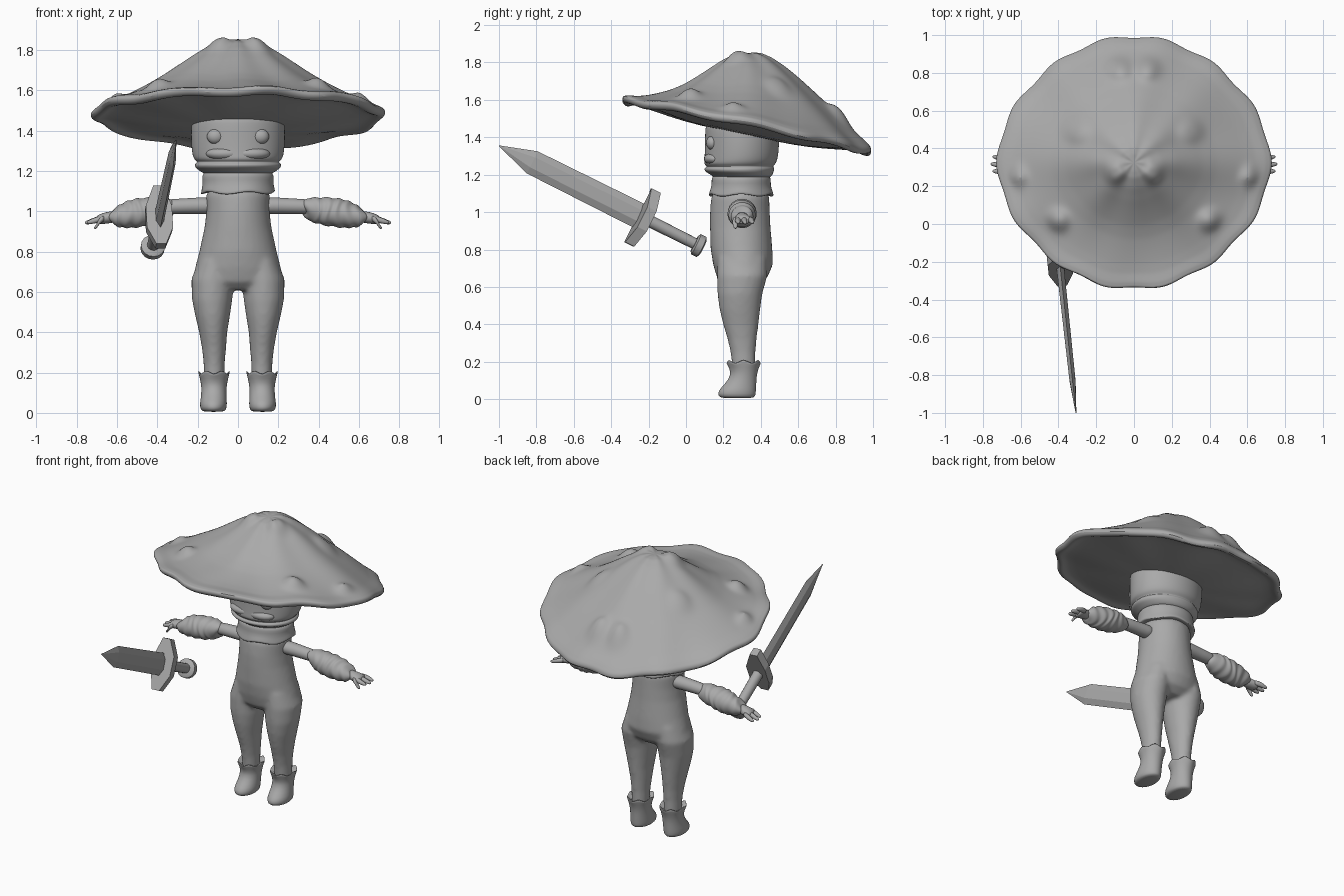
import bpy, bmesh, math
from mathutils import Vector

cube = bpy.data.objects.get("Cube")
if cube:
    bpy.data.objects.remove(cube)

grey = bpy.data.materials.new("plain_grey")
grey.use_nodes = True
COLOUR = (0.4, 0.4, 0.4, 1)
grey.diffuse_color = COLOUR
grey.node_tree.nodes["Principled BSDF"].inputs["Base Color"].default_value = COLOUR


def finish(name, bm, smooth=True, subsurf=0, mirror=False, angle=60):
    bmesh.ops.recalc_face_normals(bm, faces=bm.faces)
    mesh = bpy.data.meshes.new(name)
    bm.to_mesh(mesh)
    bm.free()
    mesh.materials.append(grey)
    ob = bpy.data.objects.new(name, mesh)
    bpy.context.collection.objects.link(ob)
    if smooth:
        bpy.ops.object.select_all(action='DESELECT')
        ob.select_set(True)
        bpy.context.view_layer.objects.active = ob
        bpy.ops.object.shade_smooth_by_angle(angle=math.radians(angle))
    if mirror:
        ob.modifiers.new("mirror", 'MIRROR').use_mirror_merge = False
    if subsurf:
        ob.modifiers.new("subsurf", 'SUBSURF').levels = subsurf
        ob.modifiers["subsurf"].render_levels = subsurf
    return ob


def skin(bm, loops):
    """Bridge closed loops of points and cap both ends."""
    rings = [[bm.verts.new(p) for p in loop] for loop in loops]
    n = len(rings[0])
    for a, b in zip(rings, rings[1:]):
        for i in range(n):
            j = (i + 1) % n
            bm.faces.new((a[i], a[j], b[j], b[i]))
    bm.faces.new(rings[0])
    bm.faces.new(rings[-1])


def ellipses(rows, axis='Z', n=16, wave=None):
    """Rows are (position along axis, centre 1, centre 2, radius 1, radius 2)."""
    loops = []
    for k, (p, c1, c2, r1, r2) in enumerate(rows):
        loop = []
        for i in range(n):
            t = math.tau * i / n
            u, v = c1 + r1 * math.cos(t), c2 + r2 * math.sin(t)
            q = p + (wave(k, t) if wave else 0)
            loop.append((u, v, q) if axis == 'Z' else (q, u, v))
        loops.append(loop)
    return loops


def ball(bm, centre, size):
    geo = bmesh.ops.create_uvsphere(bm, u_segments=20, v_segments=12, radius=1)
    for v in geo["verts"]:
        v.co = Vector(centre) + Vector([a * b for a, b in zip(v.co, size)])


# Mushroom cap: tilted disc with a bumpy domed top and a soft rim
BUMPS = [(.1, .27, .05, .03), (.61, .25, .04, .04), (.4, .02, .05, .045),
         (.3, .49, .06, .025), (.075, .82, .055, .045)]
TOP = [(.06, .38), (.12, .372), (.2, .345), (.3, .3), (.4, .25), (.5, .2), (.6, .155),
       (.7, .115), (.8, .075), (.88, .045), (.95, .025), (.99, .008)]
UNDER = [(1, -.012), (.975, -.032), (.94, -.03), (.9, -.012), (.75, -.03), (.5, -.055), (.25, -.06)]


def cap_loop(t, h, top, n=96):
    loop = []
    for i in range(n):
        a = math.tau * i / n
        c, s = math.cos(a), math.sin(a)
        edge = .672 + .055 * abs(c) ** 6 + .009 * t ** 4 * math.cos(14 * a)
        x, y = t * edge * c, .325 + t * edge * s
        z = 1.47 - .208 * (y - .325) + h + .02 * t * t * c * c
        z += .009 * t ** 3 * math.sin(9 * a + 1)
        if top:
            z += .06 * s * math.sin(math.pi * t) + .006 * math.sin(math.pi * t) * math.cos(8 * a)
            for bx, by, br, bh in BUMPS:
                d2 = (abs(x) - bx) ** 2 + (y - by) ** 2
                z += bh * math.exp(-(d2 / br ** 2) ** 1.5)
        loop.append((x, y, z))
    return loop


bm = bmesh.new()
dense = []
for (t0, h0), (t1, h1) in zip(TOP, TOP[1:]):
    dense += [(t0 + (t1 - t0) * k / 3, h0 + (h1 - h0) * k / 3) for k in range(3)]
dense.append(TOP[-1])
skin(bm, [cap_loop(t, h, True) for t, h in dense] + [cap_loop(t, h, False) for t, h in UNDER])
finish("cap", bm, subsurf=1)

# Head with lip groove
bm = bmesh.new()
skin(bm, ellipses([(1.17, 0, .3, .15, .14), (1.2, 0, .3, .19, .165), (1.215, 0, .285, .215, .185),
                   (1.235, 0, .285, .218, .192), (1.243, 0, .29, .2, .175), (1.255, 0, .285, .218, .192),
                   (1.28, 0, .295, .23, .198), (1.36, 0, .3, .236, .2), (1.44, 0, .3, .234, .2),
                   (1.5, 0, .3, .22, .19)], n=24))
finish("head", bm, subsurf=2, angle=180)

# Muzzle and eyes
bm = bmesh.new()
ball(bm, (.06, .16, 1.285), (.1, .065, .037))
finish("muzzle", bm, mirror=True)
bm = bmesh.new()
ball(bm, (.112, .14, 1.37), (.042, .032, .038))
finish("eyes", bm, mirror=True)

# Collar with a wavy flared hem
bm = bmesh.new()
skin(bm, ellipses([(1.1, 0, .295, .15, .145), (1.085, 0, .295, .186, .176), (1.1, 0, .295, .184, .173),
                   (1.14, 0, .295, .174, .158), (1.17, 0, .295, .18, .16), (1.19, 0, .295, .172, .155),
                   (1.205, 0, .295, .15, .14)], n=32,
                  wave=lambda k, t: .009 * math.cos(5 * t) if 0 < k < 3 else 0))
finish("collar", bm, subsurf=1, angle=180)

# Torso and legs fused into one soft body
bm = bmesh.new()
skin(bm, ellipses([(1.13, 0, .29, .13, .13), (1.08, 0, .29, .157, .155), (1, 0, .288, .157, .16),
                   (.92, 0, .29, .166, .162), (.8, 0, .297, .192, .165), (.72, 0, .305, .213, .16),
                   (.65, 0, .3, .215, .135), (.61, 0, .295, .16, .09)], n=32))
for side in (-1, 1):
    skin(bm, ellipses([(z, side * x, y, rx, ry) for z, x, y, rx, ry in (
        (.76, .115, .3, .08, .13), (.66, .126, .3, .106, .135), (.56, .128, .288, .1, .12),
        (.48, .126, .288, .086, .109), (.4, .123, .293, .07, .095), (.32, .119, .3, .06, .078),
        (.25, .118, .305, .053, .067), (.14, .118, .31, .05, .06))], n=24))
body = finish("body", bm, angle=180)
fuse = body.modifiers.new("fuse", 'REMESH')
fuse.mode = 'VOXEL'
fuse.voxel_size = .012
fuse.use_smooth_shade = True
body.modifiers.new("soften", 'SMOOTH').iterations = 8

# Boots with scalloped cuffs
bm = bmesh.new()
skin(bm, ellipses([(.005, .122, .275, .05, .085), (.015, .122, .272, .064, .1), (.045, .122, .272, .068, .102),
                   (.08, .12, .292, .063, .084), (.13, .119, .31, .062, .068), (.17, .119, .31, .07, .08),
                   (.205, .119, .308, .082, .096), (.2, .119, .308, .072, .085), (.17, .119, .308, .05, .06)], n=30,
                  wave=lambda k, t: .01 * math.cos(6 * t) if k in (6, 7) else 0))
finish("boots", bm, subsurf=1, mirror=True, angle=180)

# Arms, puffed sleeves and hands
bm = bmesh.new()
skin(bm, ellipses([(.1, .3, 1.025, .05, .04), (.17, .3, 1.028, .046, .044), (.26, .3, 1.025, .04, .038),
                   (.4, .3, 1.02, .042, .04)], axis='X'))
finish("arms", bm, subsurf=1, mirror=True, angle=180)
bm = bmesh.new()
rows = []
for k in range(25):
    f = k / 24
    r = .04 + .036 * math.sin(math.pi * min(1, f * 1.02)) ** .7 if 0 < f < 1 else .03
    r += .0045 * math.sin(k * math.pi / 2) * (f > .15)
    rows.append((.325 + .31 * f, .3, 1.015 - .045 * f, r, r * .95))
skin(bm, ellipses(rows, axis='X', n=24, wave=lambda k, t: .012 * math.sin(t * 2 + k / 3)))
finish("sleeves", bm, subsurf=1, mirror=True, angle=180)
bm = bmesh.new()
skin(bm, ellipses([(.6, .3, .974, .03, .03), (.65, .3, .968, .038, .03), (.685, .305, .96, .045, .026),
                   (.705, .31, .955, .04, .02)], axis='X'))
for dy, x, z in ((-.025, .75, .945), (.012, .76, .943), (.05, .75, .945), (-.04, .715, .918)):
    skin(bm, ellipses([(.66, .3 + dy * .7, .965, .018, .018), ((.66 + x) / 2, .3 + dy, .956, .016, .016),
                       (x - .012, .305 + dy, z, .012, .012), (x, .305 + dy, z, .005, .005)], axis='X', n=10))
finish("hands", bm, subsurf=1, mirror=True, angle=180)

# Sword, built along its own axis: u along blade, n across it, s through it
START, TIP = Vector((-.425, .09, .81)), Vector((-.307, -1, 1.355))
u = (TIP - START).normalized()
n = (Vector((0, 0, 1)) - u * u.z).normalized()
s = u.cross(n)
LENGTH = (TIP - START).length


def place(a, b, c):
    return START + u * a + n * b + s * c


def section(a, w, d):
    return [place(a, w * p, d * q) for p, q in ((1, 0), (.45, 1), (-.45, 1), (-1, 0), (-.45, -1), (.45, -1))]


bm = bmesh.new()
skin(bm, [section(.36, .07, .02), section(LENGTH - .2, .066, .016), section(LENGTH, .002, .002)])
finish("sword_blade", bm, smooth=False)

bm = bmesh.new()
outline = [(.16, .025), (.06, .065), (-.06, .065), (-.16, .025), (-.16, -.025), (-.06, -.065), (.06, -.065), (.16, -.025)]
skin(bm, [[place(a + (.02 if abs(b) > .1 else 0), b, c) for b, c in outline] for a in (.315, .37)])
finish("sword_guard", bm, smooth=False)


def rod(name, rows):
    bm = bmesh.new()
    skin(bm, [[place(a, r * math.cos(math.tau * i / 16), r * math.sin(math.tau * i / 16))
               for i in range(16)] for a, r in rows])
    finish(name, bm, angle=30)


rod("sword_grip", [(.03, .03), (.34, .033)])
rod("sword_pommel", [(0, .045), (.008, .06), (.042, .06), (.05, .045)])
